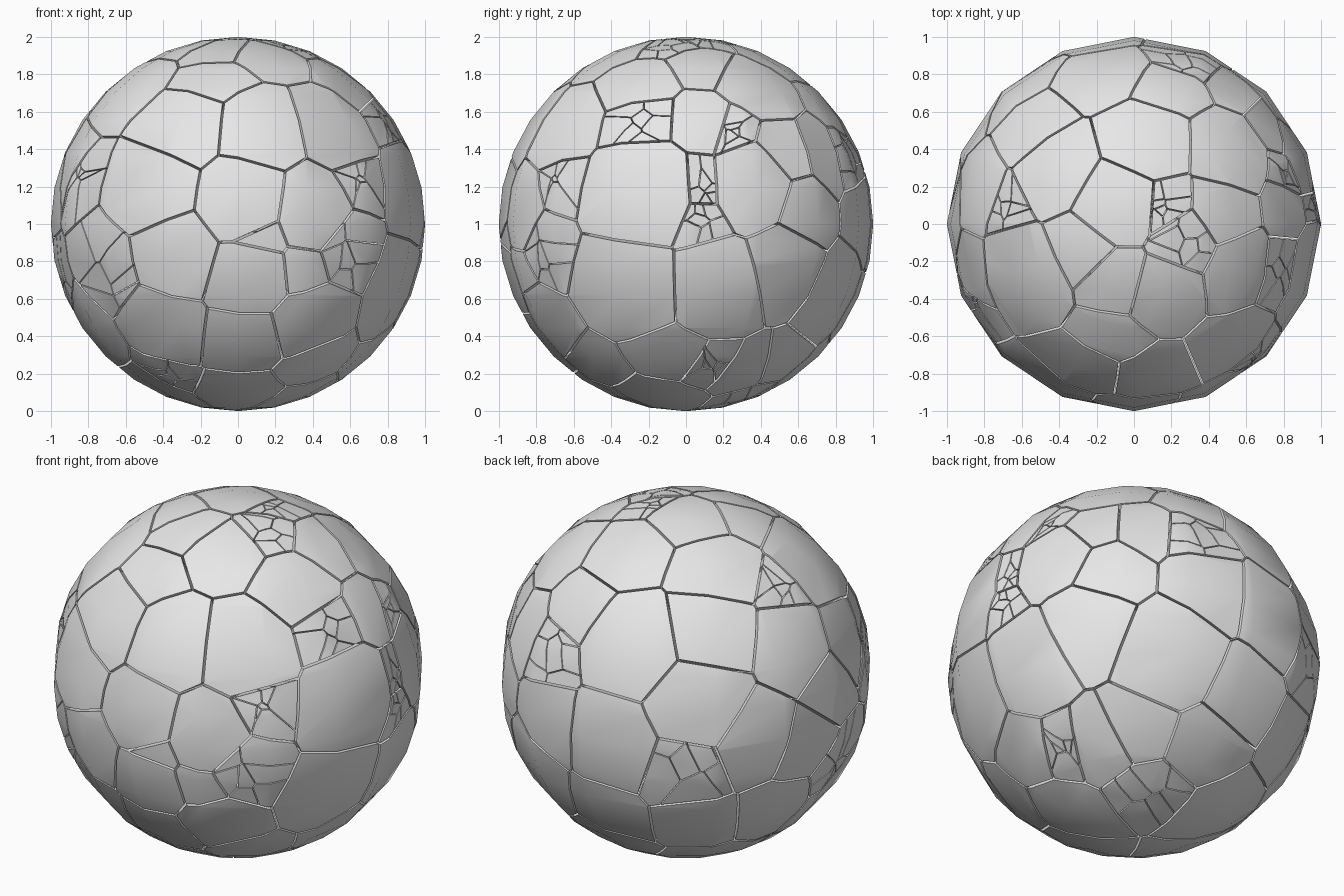
import bpy
import bmesh
import random
from math import radians, sin, cos, sqrt
from mathutils import Vector

random.seed(4)
default_cube = bpy.data.objects.get("Cube")
if default_cube:
    bpy.data.objects.remove(default_cube)

# One stone grey for every piece
stone = bpy.data.materials.new("stone_grey")
stone.use_nodes = True
colour = (0.8, 0.8, 0.8, 1)
stone.diffuse_color = colour
stone.node_tree.nodes["Principled BSDF"].inputs["Base Color"].default_value = colour

large_cells = []    # (centre on the unit sphere, radius) of whole shards
crushed_cells = []  # the same for spots that are broken into splinters


def place(target, azimuth, elevation, spots):
    """Project (across, up, radius) spots onto the sphere from one direction."""
    a, e = radians(azimuth), radians(elevation)
    toward = Vector((cos(a) * cos(e), sin(a) * cos(e), sin(e)))
    across = Vector((-sin(a), cos(a), 0))
    up = toward.cross(across)
    for u, v, radius in spots:
        depth = sqrt(max(0, 1 - u * u - v * v))
        centre = (across * u + up * v + toward * depth).normalized()
        target.append((centre, radius))


def cut(bm, point, normal):
    """Remove everything beyond a plane and close the opening."""
    if all((v.co - point).dot(normal) < 0 for v in bm.verts):
        return
    result = bmesh.ops.bisect_plane(
        bm, geom=bm.verts[:] + bm.edges[:] + bm.faces[:], dist=1e-6,
        plane_co=point, plane_no=normal, clear_outer=True)
    rim = [g for g in result["geom_cut"]
           if isinstance(g, bmesh.types.BMEdge) and g.is_boundary]
    if len(rim) > 2:
        bmesh.ops.edgeloop_fill(bm, edges=rim)


def carve(bm, index, cells, gap):
    """Trim a solid to its own cell, leaving a crack towards each neighbour."""
    centre, radius = cells[index]
    for j, (other, other_radius) in enumerate(cells):
        if j == index or not bm.faces:
            continue
        offset = other - centre
        distance = offset.length
        normal = offset / distance
        reach = (distance ** 2 + radius ** 2 - other_radius ** 2) / (2 * distance)
        cut(bm, centre + normal * (reach - gap), normal)


def finish(bm, name):
    """Turn a carved solid into a named object standing on the ground."""
    if len(bm.faces) > 3:
        bmesh.ops.recalc_face_normals(bm, faces=bm.faces[:])
        mesh = bpy.data.meshes.new(name)
        bm.to_mesh(mesh)
        mesh.materials.append(stone)
        obj = bpy.data.objects.new(name, mesh)
        obj.location.z = 1
        bpy.context.collection.objects.link(obj)
        pieces.append(obj)
    bm.free()


# Front shards
place(large_cells, -90, 0, [
    (.12, .52, .2), (-.3, .53, .2), (-.48, .2, .22), (.03, .14, .2),
    (.42, .07, .19), (.12, -.06, .07), (.37, -.25, .07), (-.36, -.17, .2),
    (.06, -.3, .18), (-.4, -.56, .19), (.02, -.64, .17), (.4, -.53, .18),
    (.42, -.76, .13), (.53, .52, .2), (-.14, .77, .08)])
place(crushed_cells, -90, 0, [
    (.66, .24, .05), (.6, -.13, .14), (-.73, -.22, .16), (-.86, .27, .05)])

# Side shards
place(large_cells, 0, 0, [
    (-.32, -.35, .27), (.18, -.35, .25), (-.26, .17, .28), (.38, .2, .22),
    (.55, .38, .13), (.74, .38, .13), (.1, .56, .12), (-.1, -.7, .14)])
place(crushed_cells, 0, 0, [
    (-.25, .56, .12), (.23, .52, .07), (.09, .2, .08), (.09, .02, .08)])

# Top shards
place(large_cells, -90, 90, [
    (.06, .45, .2), (-.1, .12, .2), (.53, .38, .2), (.5, .08, .15),
    (-.28, -.12, .13), (-.1, -.3, .12), (.17, -.36, .15), (-.62, -.28, .25),
    (-.42, .3, .2), (.18, .75, .13), (.58, -.25, .17)])
place(crushed_cells, -90, 90, [
    (.16, .1, .07), (.28, -.1, .12), (-.7, .08, .08)])

# Back shards on one side
place(large_cells, 135, 25, [
    (0, .22, .2), (-.44, .17, .24), (-.1, -.18, .23), (.22, -.4, .2),
    (.48, .12, .2), (.68, -.12, .13), (.5, -.45, .15), (.8, .15, .17),
    (-.57, -.34, .22), (-.08, -.83, .13), (.35, -.77, .14), (.7, -.7, .2)])
place(crushed_cells, 135, 25, [(-.17, -.53, .17), (.72, -.56, .1)])

# Back shards on the other side, lower half
place(large_cells, 45, -25, [
    (-.2, .2, .22), (-.08, .48, .17), (.28, 0, .24), (.08, -.4, .14),
    (-.13, -.48, .14), (.43, -.5, .17), (.65, -.23, .16), (.5, .4, .18)])
place(crushed_cells, 45, -25, [(-.33, -.48, .08), (.42, .67, .14)])

# Underside shards
place(large_cells, -90, -90, [
    (-.4, .15, .2), (-.32, -.3, .22), (0, .38, .2), (.3, .15, .2)])
place(crushed_cells, -90, -90, [(.13, -.3, .17), (-.36, .42, .08)])

# Whole ball that every piece is carved from
ball = bmesh.new()
bmesh.ops.create_uvsphere(ball, u_segments=16, v_segments=16, radius=1)
pieces = []
cells = large_cells + crushed_cells

for i, (centre, radius) in enumerate(cells):
    solid = ball.copy()
    carve(solid, i, cells, 0.006)
    if i < len(large_cells):
        finish(solid, f"shard_{i + 1}")
        continue
    # Break crushed spots into small splinters
    seeds = []
    while len(seeds) < 7:
        jitter = Vector([random.uniform(-1, 1) for _ in range(3)]) * radius
        seed = (centre + jitter).normalized()
        if all((seed - s).length > radius * 0.4 for s, _ in seeds):
            seeds.append((seed, 0))
    for k in range(len(seeds)):
        splinter = solid.copy()
        carve(splinter, k, seeds, 0.003)
        finish(splinter, f"splinter_{i + 1}_{k + 1}")
    solid.free()
ball.free()

# Smooth outer skin with sharp crack edges
bpy.ops.object.select_all(action="DESELECT")
for piece in pieces:
    piece.select_set(True)
bpy.context.view_layer.objects.active = pieces[0]
bpy.ops.object.shade_smooth_by_angle(angle=radians(30))
